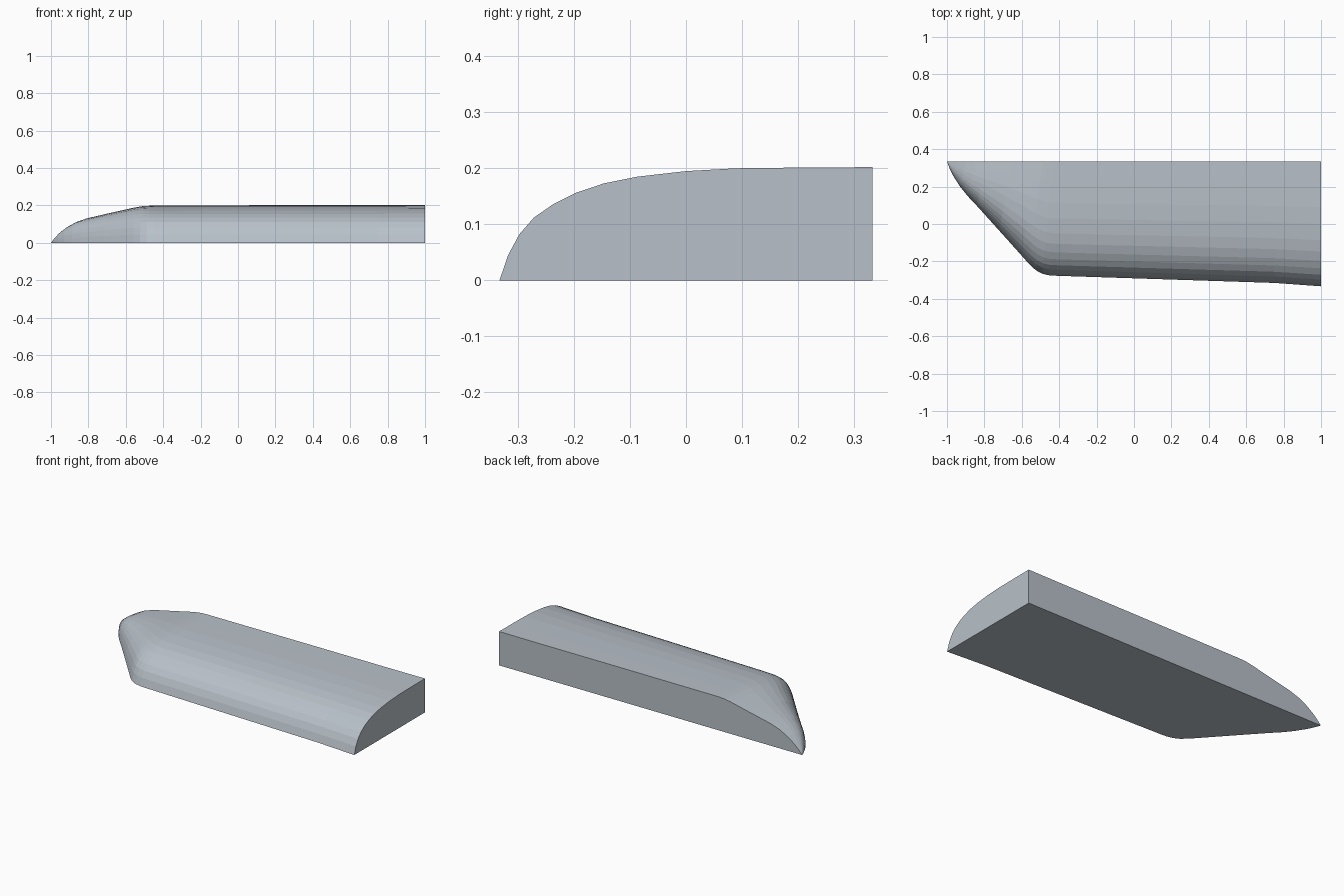
import bpy
import bmesh
from mathutils import Vector

cube = bpy.data.objects.get("Cube")
if cube:
    bpy.data.objects.remove(cube, do_unlink=True)

BACK = 0.333

# Section from rim to back edge: (fraction of width, fraction of height)
SECTION = [(0, 0), (.023, .223), (.053, .406), (.092, .554), (.144, .673), (.204, .772),
           (.279, .856), (.37, .916), (.5, .965), (.635, .99), (.82, .997), (1, 1)]

# Stations: rim x, rim y, back edge x, back edge height
STATIONS = [(-.985, .295, -.975, .027), (-.965, .255, -.945, .054),
            (-.93, .2, -.9, .086), (-.89, .15, -.85, .112), (-.84, .097, -.79, .132),
            (-.72, -.036, -.65, .163), (-.6, -.17, -.53, .19), (-.56, -.215, -.49, .197),
            (-.525, -.247, -.46, .199), (-.49, -.266, -.43, .2), (-.455, -.274, -.4, .2),
            (-.41, -.277, -.36, .2), (.2, -.297, .2, .201), (.75, -.315, .75, .201),
            (1, -.333, 1, .202)]

bm = bmesh.new()


def section_row(rx, ry, bx, height):
    """One curved rib running from the rim to the back edge."""
    rim, back = Vector((rx, ry, 0)), Vector((bx, BACK, 0))
    row = []
    for across, up in SECTION:
        point = rim.lerp(back, across)
        point.z = height * up
        row.append(bm.verts.new(point))
    return row


# Curved upper skin, closing to a point at the tip
tip = bm.verts.new((-1, BACK, 0))
rows = [section_row(*s) for s in STATIONS]
for a, b in zip(rows[0], rows[0][1:]):
    bm.faces.new((tip, a, b))
for near, far in zip(rows, rows[1:]):
    for j in range(len(SECTION) - 1):
        bm.faces.new((near[j], far[j], far[j + 1], near[j + 1]))

# Flat underside, back wall and end wall
corner = bm.verts.new((1, BACK, 0))
bm.faces.new([tip] + [r[0] for r in rows] + [corner])
bm.faces.new([tip] + [r[-1] for r in rows] + [corner])
bm.faces.new(rows[-1] + [corner])
bmesh.ops.recalc_face_normals(bm, faces=bm.faces)

mesh = bpy.data.meshes.new("half_hull")
bm.to_mesh(mesh)
bm.free()
hull = bpy.data.objects.new("half_hull", mesh)
bpy.context.collection.objects.link(hull)

# Plain light grey finish
grey = bpy.data.materials.new("light_grey")
grey.use_nodes = True
colour = (.48, .53, .58, 1)
grey.diffuse_color = colour
grey.node_tree.nodes["Principled BSDF"].inputs["Base Color"].default_value = colour
mesh.materials.append(grey)
